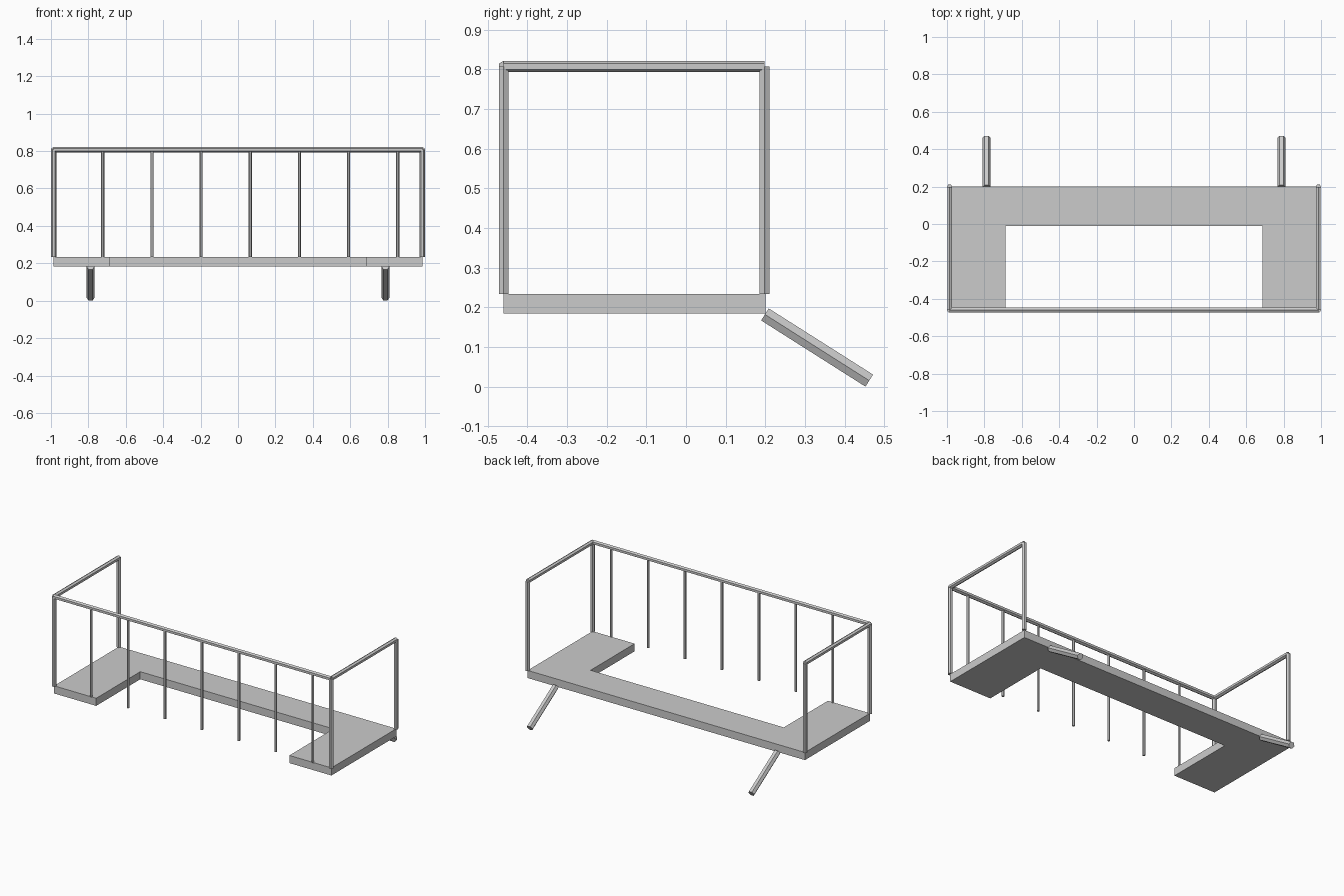
import bpy, bmesh
from mathutils import Vector

if "Cube" in bpy.data.objects:
    bpy.data.objects.remove(bpy.data.objects["Cube"])

X, FRONT, BACK = 0.9856, -0.4595, 0.198
DECK_LOW, DECK_TOP, RAIL_Z = 0.184, 0.233, 0.807
TUBE_R = 0.0144


def make_object(name, bm):
    bmesh.ops.recalc_face_normals(bm, faces=bm.faces[:])
    mesh = bpy.data.meshes.new(name)
    bm.to_mesh(mesh)
    bm.free()
    obj = bpy.data.objects.new(name, mesh)
    bpy.context.collection.objects.link(obj)
    return obj


def hex_tube(name, start, end, radius, corner):
    """Six-sided bar from start to end, one edge pointing along corner."""
    start, end, u = Vector(start), Vector(end), Vector(corner)
    v = (end - start).normalized().cross(u)
    bm = bmesh.new()
    signs = [(1, 0), (.5, .866), (-.5, .866), (-1, 0), (-.5, -.866), (.5, -.866)]
    rings = [[bm.verts.new(p + radius * (a * u + b * v)) for a, b in signs]
             for p in (start, end)]
    for ring in rings:
        bm.faces.new(ring)
    for i in range(6):
        j = (i + 1) % 6
        bm.faces.new((rings[0][i], rings[0][j], rings[1][j], rings[1][i]))
    return make_object(name, bm)


# U-shaped deck
half, inner, back, notch = 0.986, 0.687, 0.2, -0.012
outline = [(-half, FRONT), (-inner, FRONT), (-inner, notch), (inner, notch),
           (inner, FRONT), (half, FRONT), (half, back), (-half, back)]
bm = bmesh.new()
face = bm.faces.new([bm.verts.new((x, y, DECK_LOW)) for x, y in outline])
extruded = bmesh.ops.extrude_face_region(bm, geom=[face], use_keep_orig=True)
bmesh.ops.translate(bm, vec=(0, 0, DECK_TOP - DECK_LOW),
                    verts=[g for g in extruded["geom"] if isinstance(g, bmesh.types.BMVert)])
make_object("deck", bm)

# Corner posts, side rails and slanted legs on both sides
for side, s in (("left", -1), ("right", 1)):
    for end, y in (("front", FRONT), ("back", BACK)):
        hex_tube(f"{end}_post_{side}", (s * X, y, DECK_TOP), (s * X, y, RAIL_Z),
                 TUBE_R, (1, 0, 0))
    hex_tube(f"side_rail_{side}", (s * X, FRONT, RAIL_Z), (s * X, BACK, RAIL_Z),
             TUBE_R, (0, 0, 1))
    hex_tube(f"slanted_leg_{side}", (s * 0.788, 0.199, 0.182), (s * 0.788, 0.462, 0.0152),
             0.0207, (1, 0, 0))

# Front rail and its evenly spaced balusters
hex_tube("front_rail", (-X, FRONT, RAIL_Z), (X, FRONT, RAIL_Z), TUBE_R, (0, 0, 1))
for i in range(1, 8):
    x = -X + i * 2 * X / 7.5
    hex_tube(f"baluster_{i}", (x, FRONT, DECK_TOP), (x, FRONT, RAIL_Z), 0.0085, (1, 0, 0))
